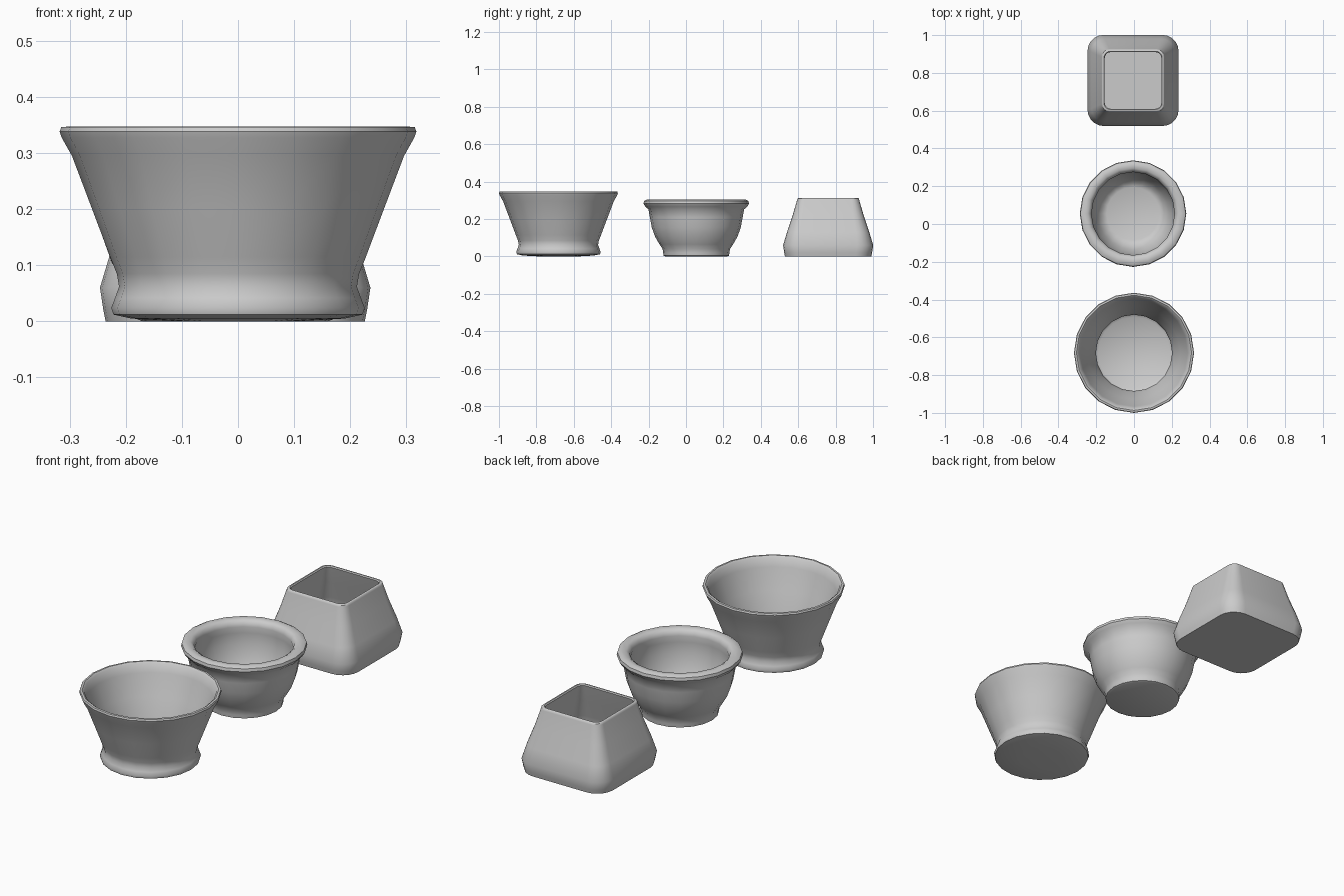
import bpy, bmesh
from math import sin, cos, pi, radians


def round_ring(r, z, corner):
    return [(r * cos(2 * pi * i / 20), r * sin(2 * pi * i / 20), z) for i in range(20)]


def square_ring(h, z, corner):
    # rounded square with half width h
    pts = []
    for q in range(4):
        sx, sy = ((1, 1), (-1, 1), (-1, -1), (1, -1))[q]
        for k in range(6):
            a = q * pi / 2 + k * pi / 10
            pts.append((sx * (h - corner) + corner * cos(a),
                        sy * (h - corner) + corner * sin(a), z))
    return pts


def loft(name, ring_fn, profile, location):
    # skin rings from the underside, up over the rim and down to the inner floor
    bm = bmesh.new()
    rings = [[bm.verts.new(p) for p in ring_fn(*(tuple(row) + (0,))[:3])] for row in profile]
    for a, b in zip(rings, rings[1:]):
        n = len(a)
        for i in range(n):
            j = (i + 1) % n
            bm.faces.new((a[i], a[j], b[j], b[i]))
    bm.faces.new(rings[0][::-1])
    bm.faces.new(rings[-1])
    bmesh.ops.recalc_face_normals(bm, faces=bm.faces[:])
    mesh = bpy.data.meshes.new(name)
    bm.to_mesh(mesh)
    bm.free()
    ob = bpy.data.objects.new(name, mesh)
    ob.location = location
    bpy.context.collection.objects.link(ob)
    bpy.ops.object.select_all(action='DESELECT')
    ob.select_set(True)
    bpy.context.view_layer.objects.active = ob
    bpy.ops.object.shade_smooth_by_angle(angle=radians(40))
    return ob


# Flared pot with a footed base
loft("flared_pot", round_ring, [
    (0.10, 0.0), (0.19, 0.005), (0.222, 0.012), (0.226, 0.024), (0.219, 0.042),
    (0.212, 0.062), (0.216, 0.085), (0.228, 0.115), (0.260, 0.20), (0.296, 0.295),
    (0.314, 0.327), (0.318, 0.338), (0.315, 0.346), (0.305, 0.347), (0.296, 0.340),
    (0.284, 0.30), (0.246, 0.20), (0.212, 0.11), (0.202, 0.07), (0.204, 0.035), (0.19, 0.025)],
    (0, -0.682, 0))

# Rounded bowl pot with a rolled lip
loft("bowl_pot", round_ring, [
    (0.165, 0.0), (0.175, 0.004), (0.177, 0.02), (0.180, 0.04), (0.197, 0.065),
    (0.220, 0.105), (0.238, 0.155), (0.248, 0.21), (0.256, 0.252), (0.272, 0.266),
    (0.282, 0.282), (0.279, 0.296), (0.264, 0.304), (0.240, 0.302), (0.226, 0.292),
    (0.220, 0.272), (0.224, 0.24), (0.222, 0.19), (0.210, 0.13), (0.190, 0.08),
    (0.165, 0.04), (0.14, 0.03)],
    (-0.005, 0.055, 0))

# Square tapered pot, wider at the bottom
loft("square_pot", square_ring, [
    (0.231, 0.0, 0.085), (0.235, 0.02, 0.085), (0.241, 0.06, 0.085), (0.220, 0.13, 0.07),
    (0.190, 0.22, 0.055), (0.166, 0.302, 0.04), (0.164, 0.309, 0.038), (0.160, 0.312, 0.036),
    (0.154, 0.312, 0.034), (0.150, 0.307, 0.032), (0.174, 0.22, 0.045), (0.203, 0.13, 0.06),
    (0.222, 0.06, 0.07), (0.215, 0.02, 0.07)],
    (-0.005, 0.76, 0))
